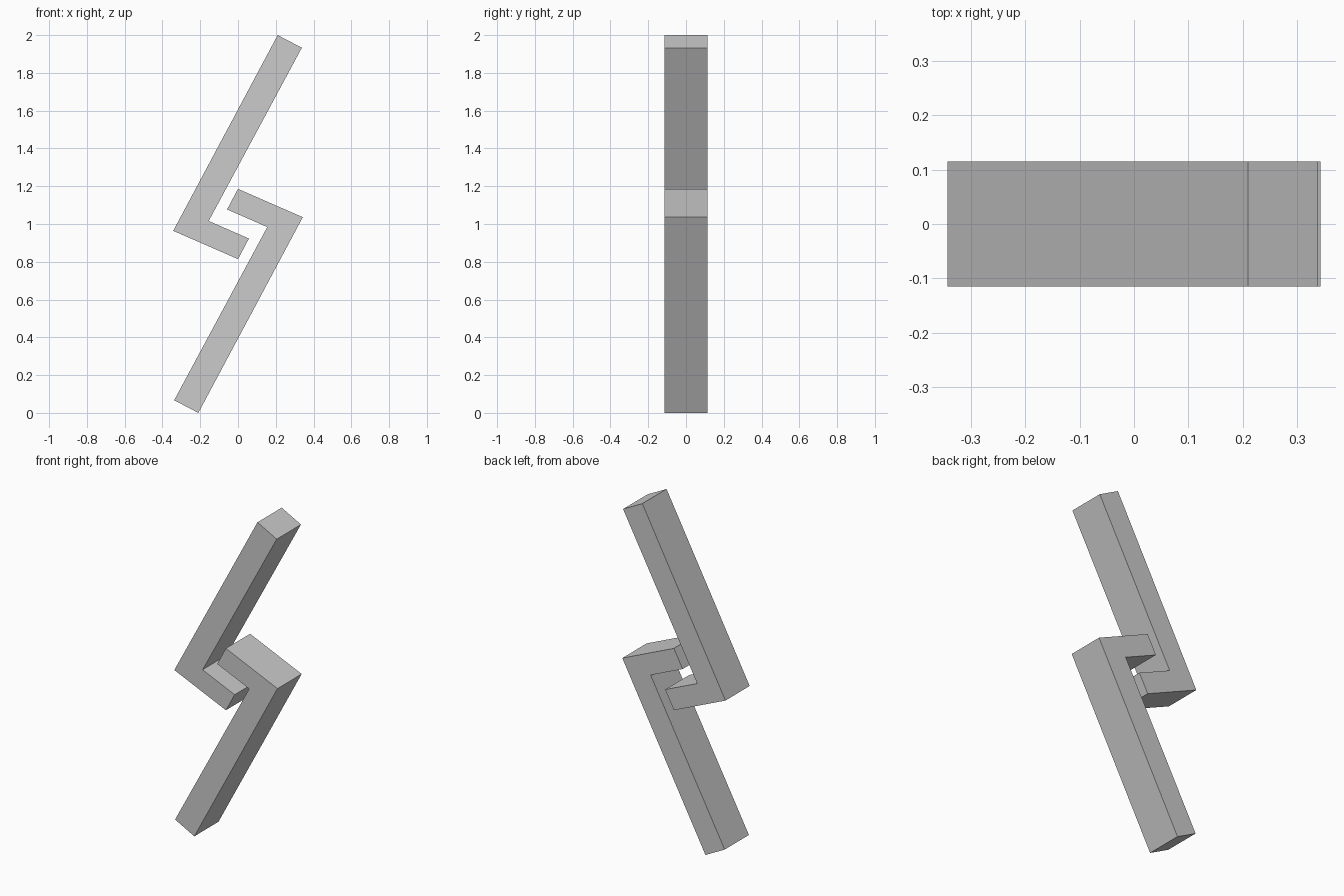
import bpy
import bmesh

if "Cube" in bpy.data.objects:
    bpy.data.objects.remove(bpy.data.objects["Cube"])

HALF_DEPTH = 0.115

# Front outline (x, z) of the upper hook: long arm, bend, short tip
HOOK = [(0.21, 2.0), (-0.343, 0.964), (0.0, 0.814),
        (0.058, 0.923), (-0.155, 1.016), (0.338, 1.933)]


def make_hook(name, outline):
    """Extrude a front outline through the depth."""
    bm = bmesh.new()
    face = bm.faces.new([bm.verts.new((x, -HALF_DEPTH, z)) for x, z in outline])
    result = bmesh.ops.extrude_face_region(bm, geom=[face], use_keep_orig=True)
    verts = [v for v in result["geom"] if isinstance(v, bmesh.types.BMVert)]
    bmesh.ops.translate(bm, verts=verts, vec=(0, 2 * HALF_DEPTH, 0))
    bmesh.ops.recalc_face_normals(bm, faces=bm.faces)
    mesh = bpy.data.meshes.new(name)
    bm.to_mesh(mesh)
    bm.free()
    obj = bpy.data.objects.new(name, mesh)
    bpy.context.collection.objects.link(obj)
    return obj


# The lower hook is the upper one turned half way round the centre
make_hook("upper_hook", HOOK)
make_hook("lower_hook", [(-x, 2 - z) for x, z in HOOK])
